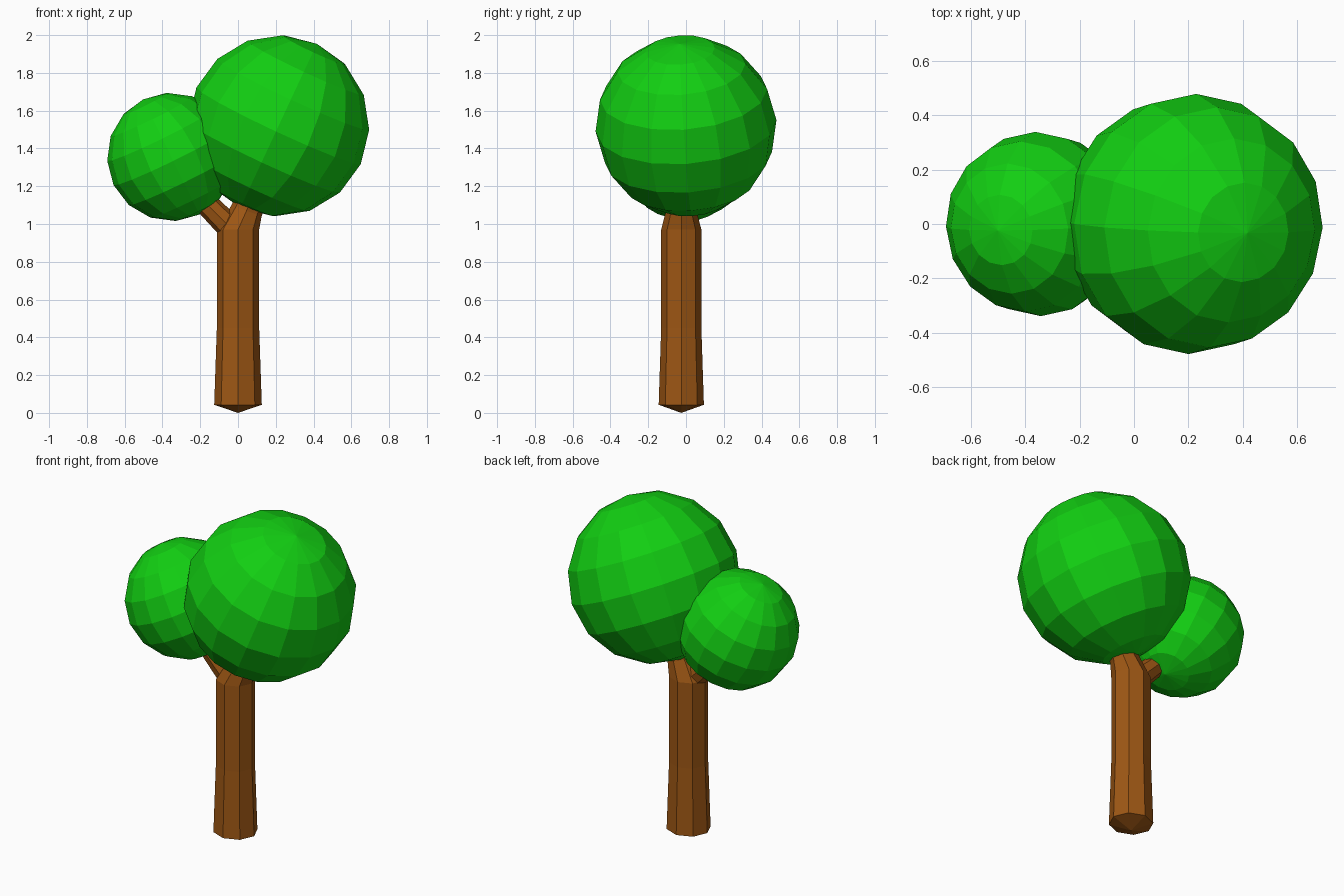
import bpy, bmesh, math
from mathutils import Vector, Matrix

if "Cube" in bpy.data.objects:
    bpy.data.objects.remove(bpy.data.objects["Cube"])


def material(name, rgb):
    m = bpy.data.materials.new(name)
    m.diffuse_color = (*rgb, 1)
    m.use_nodes = True
    m.node_tree.nodes["Principled BSDF"].inputs["Base Color"].default_value = m.diffuse_color
    return m


leaf = material("leaf green", (0.006, 0.62, 0.006))
bark = material("bark brown", (0.34, 0.095, 0.007))


def finish(name, bm, mat):
    bmesh.ops.recalc_face_normals(bm, faces=bm.faces)
    me = bpy.data.meshes.new(name)
    bm.to_mesh(me)
    bm.free()
    me.materials.append(mat)
    ob = bpy.data.objects.new(name, me)
    bpy.context.collection.objects.link(ob)
    return ob


def foliage(name, loc, r, tilt):
    # faceted ball whose pole leans along the branch
    bm = bmesh.new()
    bmesh.ops.create_uvsphere(bm, u_segments=16, v_segments=8, radius=r)
    ob = finish(name, bm, leaf)
    ob.location = loc
    ob.rotation_euler = (math.radians(4), math.radians(tilt), 0)


def limb(name, rings, start, end, sides=8):
    # octagonal tube; each ring is x, z, tilt in degrees, radius
    bm = bmesh.new()
    loops = []
    for x, z, tilt, r in rings:
        rot = Matrix.Rotation(math.radians(tilt), 3, 'Y')
        c = Vector((x, -0.025, z))
        loops.append([bm.verts.new(c + rot @ Vector((
            r * math.cos(math.tau * i / sides),
            r * 0.95 * math.sin(math.tau * i / sides), 0))) for i in range(sides)])
    for a, b in zip(loops, loops[1:]):
        for i in range(sides):
            j = (i + 1) % sides
            bm.faces.new((a[i], a[j], b[j], b[i]))
    # shallow pointed caps
    for loop, tip in ((loops[0], start), (loops[-1], end)):
        t = bm.verts.new((tip[0], -0.025, tip[1]))
        for i in range(sides):
            bm.faces.new((loop[i], loop[(i + 1) % sides], t))
    return finish(name, bm, bark)


# trunk leaning into the large crown
limb("trunk", [(0, 0.043, 0, 0.126), (0, 0.45, 0, 0.112), (0, 0.97, 0, 0.112),
               (0.045, 1.07, 20, 0.085), (0.11, 1.22, 24, 0.075)],
     (0, 0), (0.12, 1.245))

# side branch reaching into the small crown
limb("side_branch", [(-0.03, 0.97, -40, 0.07), (-0.16, 1.10, -45, 0.062),
                     (-0.25, 1.20, -40, 0.055)],
     (-0.02, 0.95), (-0.265, 1.22))

foliage("large_crown", (0.215, 0, 1.52), 0.48, 25)
foliage("small_crown", (-0.353, 0, 1.355), 0.34, -26)
